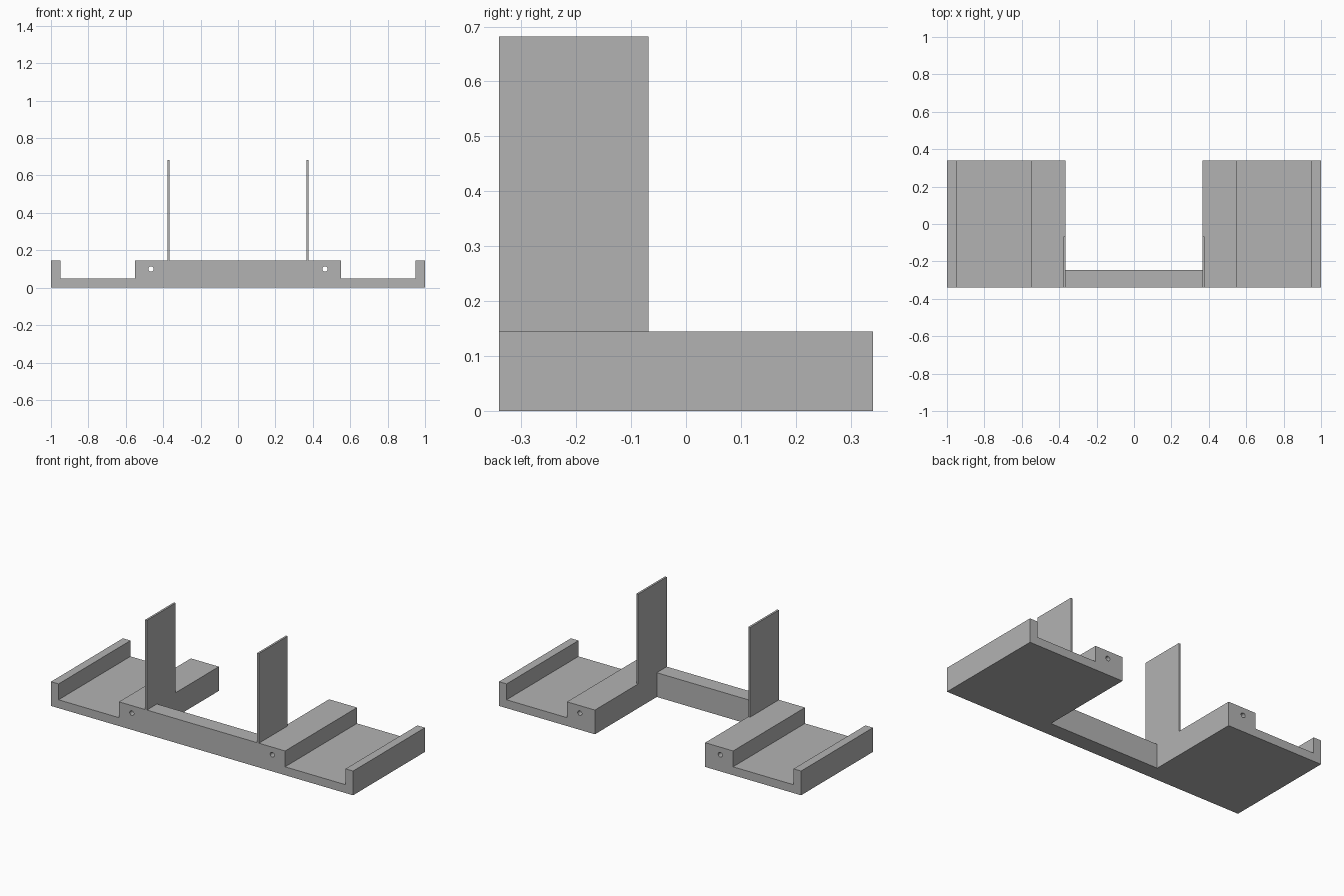
import bpy, bmesh, math

cube = bpy.data.objects.get("Cube")
if cube:
    bpy.data.objects.remove(cube, do_unlink=True)

# Main sizes
FRONT, BACK = -0.34, 0.34
TOP, FLOOR, PLATE_TOP = 0.145, 0.05, 0.682
INNER, STEP, LIP, END = 0.365, 0.55, 0.95, 1.0
BAR_BACK = -0.245

grey = bpy.data.materials.new("light grey")
grey.use_nodes = True
grey.diffuse_color = (0.45, 0.45, 0.45, 1)
grey.node_tree.nodes["Principled BSDF"].inputs["Base Color"].default_value = grey.diffuse_color


def add_object(name, bm):
    bmesh.ops.recalc_face_normals(bm, faces=bm.faces[:])
    mesh = bpy.data.meshes.new(name)
    bm.to_mesh(mesh)
    bm.free()
    mesh.materials.append(grey)
    obj = bpy.data.objects.new(name, mesh)
    bpy.context.collection.objects.link(obj)
    return obj


def extrude_profile(name, points, y0, y1):
    """Extrude an x-z outline along y."""
    bm = bmesh.new()
    face = bm.faces.new([bm.verts.new((x, y0, z)) for x, z in points])
    moved = bmesh.ops.extrude_face_region(bm, geom=[face])["geom"]
    bmesh.ops.translate(bm, vec=(0, y1 - y0, 0),
                        verts=[v for v in moved if isinstance(v, bmesh.types.BMVert)])
    return add_object(name, bm)


def box(name, x0, x1, y0, y1, z0, z1):
    return extrude_profile(name, [(x0, z0), (x1, z0), (x1, z1), (x0, z1)], y0, y1)


def cut(target, cutter):
    mod = target.modifiers.new("cut", 'BOOLEAN')
    mod.operation, mod.solver, mod.object = 'DIFFERENCE', 'EXACT', cutter
    bpy.context.view_layer.objects.active = target
    bpy.ops.object.modifier_apply(modifier=mod.name)
    bpy.data.objects.remove(cutter, do_unlink=True)


# Base with a tray on each side
half = [(END, 0), (END, TOP), (LIP, TOP), (LIP, FLOOR), (STEP, FLOOR), (STEP, TOP)]
outline = half + [(-x, z) for x, z in reversed(half)]
base = extrude_profile("tray_base", outline, FRONT, BACK)

# Open gap behind the front crossbar
cut(base, box("gap_cutter", -INNER, INNER, BAR_BACK, BACK + 0.1, -0.1, TOP + 0.1))

for side, label in ((1, "left"), (-1, "right")):
    # Round hole running front to back through the raised block
    bm = bmesh.new()
    bmesh.ops.create_cone(bm, cap_ends=True, segments=24, radius1=0.014, radius2=0.014, depth=1)
    hole = add_object("hole_cutter", bm)
    hole.rotation_euler.x = math.pi / 2
    hole.location = (side * 0.465, 0, 0.1)
    bpy.context.view_layer.update()
    cut(base, hole)

    # Thin upright plate flush with the block's inner face
    x0, x1 = sorted((side * INNER, side * 0.377))
    box(label + "_upright_plate", x0, x1, FRONT, -0.068, TOP, PLATE_TOP)
